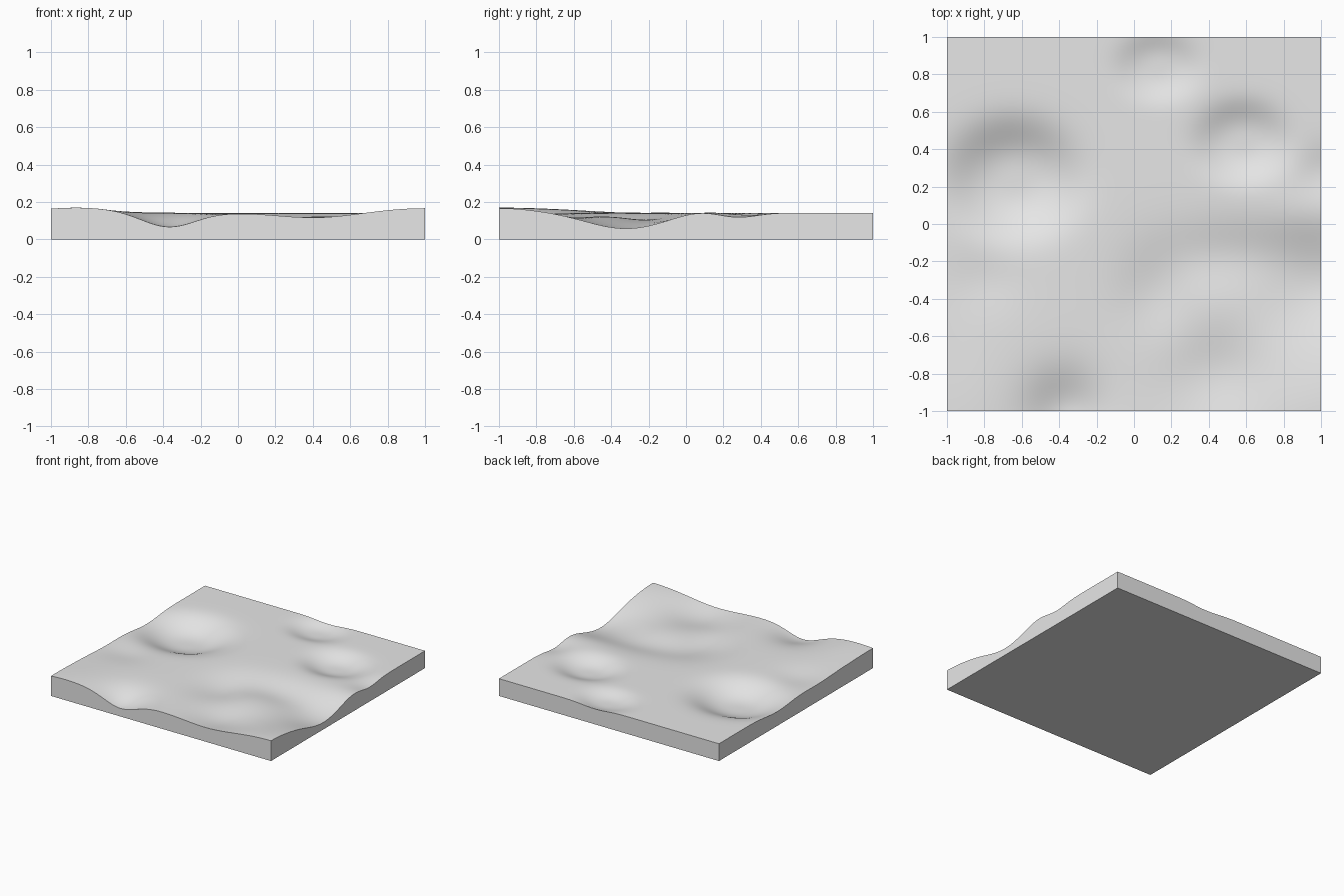
import bpy
import bmesh
import math

default_cube = bpy.data.objects.get("Cube")
if default_cube:
    bpy.data.objects.remove(default_cube, do_unlink=True)

GRID_CELLS = 110
BASE_HEIGHT = 0.142

# Gentle swells and hollows: centre x, centre y, spread x, spread y, height
SWELLS = [
    (-0.85, -1, 0.2, 0.3, 0.024),      # front right hill
    (-0.37, -1, 0.14, 0.15, -0.077),   # gully on the front edge
    (0.42, -0.8, 0.2, 0.18, -0.05),    # front hollow
    (1, -1, 0.25, 0.2, 0.025),         # front left corner
    (1, -0.33, 0.25, 0.2, -0.082),     # gully on the left edge
    (0.95, 0.06, 0.2, 0.1, 0.012),     # shoulder beside the gully
    (1.05, 0.28, 0.12, 0.1, -0.026),   # notch on the left edge
    (0.5, -0.17, 0.24, 0.13, -0.035),  # curved trough
    (0.12, -0.38, 0.15, 0.17, -0.04),
    (-0.8, -0.3, 0.14, 0.12, -0.016),  # shallow dip
    (-1, -0.6, 0.3, 0.4, 0.006),
]

# Steeper round pits: centre x, centre y, radius x, radius y, height
PITS = [
    (-0.64, 0.24, 0.32, 0.28, -0.105),
    (0.58, 0.44, 0.23, 0.19, -0.06),
    (0.13, 0.84, 0.2, 0.16, -0.042),
]


def ground_height(x, y):
    z = BASE_HEIGHT
    for cx, cy, sx, sy, height in SWELLS:
        r = math.hypot((x - cx) / sx, (y - cy) / sy)
        z += height * math.exp(-r * r / 2)
    for cx, cy, rx, ry, height in PITS:
        r = math.hypot((x - cx) / rx, (y - cy) / ry)
        z += height * math.exp(-r ** 3)
    return z


def flat_material(name, colour):
    material = bpy.data.materials.new(name)
    material.use_nodes = True
    material.diffuse_color = colour
    material.node_tree.nodes["Principled BSDF"].inputs["Base Color"].default_value = colour
    return material


# Rolling top surface
bm = bmesh.new()
bmesh.ops.create_grid(bm, x_segments=GRID_CELLS, y_segments=GRID_CELLS, size=1)
for vert in bm.verts:
    vert.co.z = ground_height(vert.co.x, vert.co.y)

# Vertical walls down to the ground, closed by one flat underside
rim = [edge for edge in bm.edges if edge.is_boundary]
walls = bmesh.ops.extrude_edge_only(bm, edges=rim)["geom"]
for vert in walls:
    if isinstance(vert, bmesh.types.BMVert):
        vert.co.z = 0
bottom_rim = [edge for edge in bm.edges if edge.is_boundary]
bmesh.ops.contextual_create(bm, geom=bottom_rim)
bmesh.ops.recalc_face_normals(bm, faces=bm.faces[:])

mesh = bpy.data.meshes.new("terrain_slab")
bm.to_mesh(mesh)
bm.free()
mesh.materials.append(flat_material("light grey", (0.8, 0.8, 0.8, 1)))

terrain = bpy.data.objects.new("terrain_slab", mesh)
bpy.context.collection.objects.link(terrain)
bpy.ops.object.select_all(action="DESELECT")
bpy.context.view_layer.objects.active = terrain
terrain.select_set(True)
bpy.ops.object.shade_smooth_by_angle(angle=math.radians(40))
